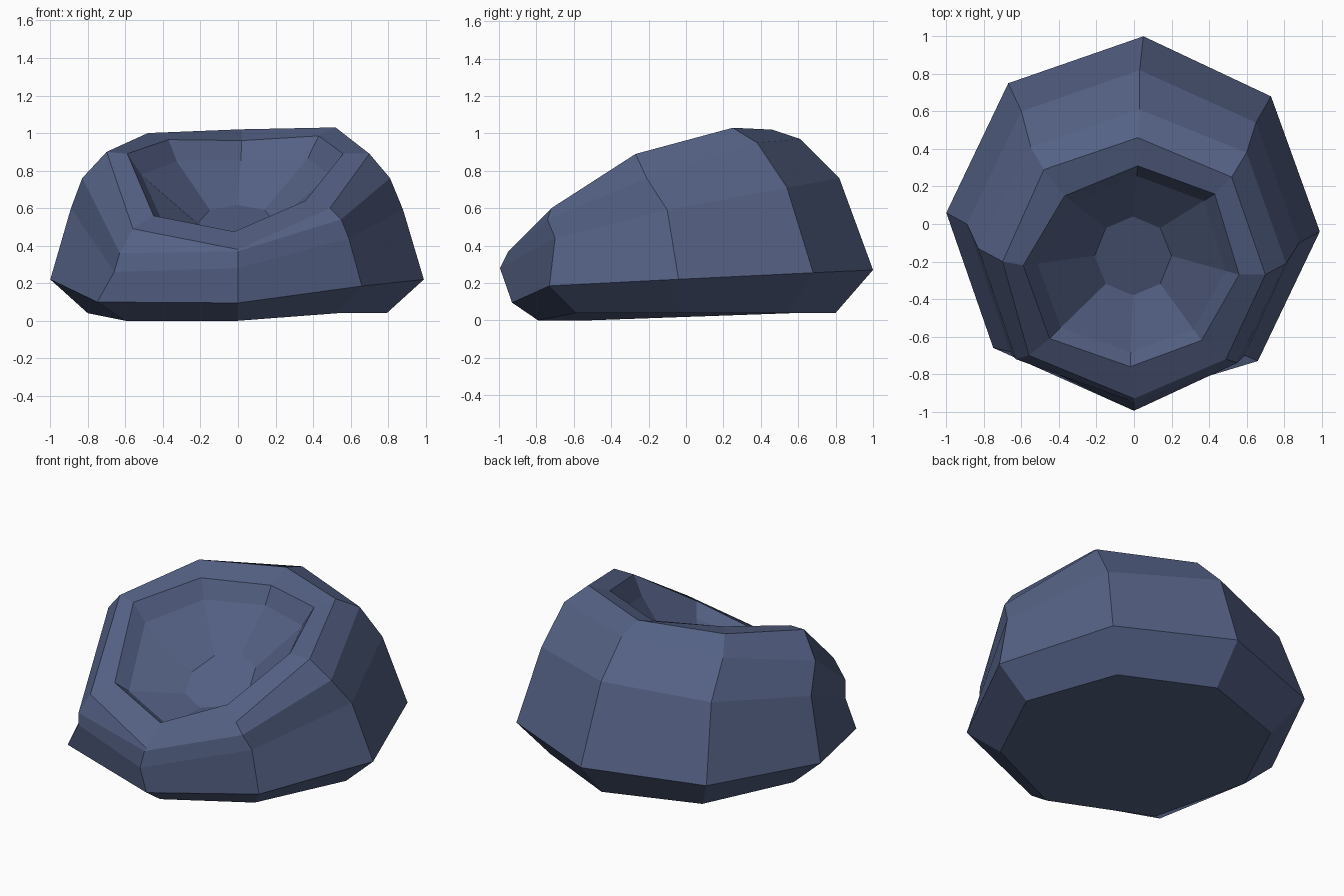
import bpy, bmesh, math
from mathutils import Vector

if "Cube" in bpy.data.objects:
    bpy.data.objects.remove(bpy.data.objects["Cube"])

# Each ring has eight points, clockwise from the back as seen from above
belly = [(.05, 1, .27), (.73, .68, .255), (.99, -.04, .22), (.66, -.73, .185),
         (0, -.93, .095), (-.75, -.66, .1), (-1, .06, .22), (-.67, .75, .25)]
side = [(.03, .82, .76), (.65, .54, .71), (.88, -.1, .59), (.59, -.70, .44),
        (0, -.995, .28), (-.66, -.68, .26), (-.89, 0, .6), (-.60, .60, .71)]
shoulder = [(.03, .61, .97), (.60, .38, .95), (.81, -.21, .76), (.55, -.74, .54),
            (0, -.95, .37), (-.63, -.72, .36), (-.83, -.13, .76), (-.55, .41, .91)]
rim = [(.02, .46, 1.02), (.52, .25, 1.03), (.70, -.27, .89), (.49, -.72, .60),
       (0, -.93, .38), (-.56, -.70, .49), (-.70, -.20, .90), (-.48, .29, 1.0)]
lip = [(.02, .31, .96), (.43, .16, .985), (.56, -.27, .89), (.36, -.62, .64),
       (-.02, -.76, .475), (-.45, -.61, .56), (-.59, -.22, .89), (-.37, .15, .965)]

# Base ring tucked in under the belly
base = [(x * .8, y * (.85 if i == 4 else .8), 0 if i in (4, 5) else .04)
        for i, (x, y, z) in enumerate(belly)]
# Tilted hollow floor
floor = []
for i in range(8):
    a = math.radians(90 - 45 * i)
    y = -.17 + .21 * math.sin(a)
    floor.append((-.005 + .205 * math.cos(a), y, .6 + .45 * y))
# Steeper upper part of the hollow wall
wall = [Vector(p).lerp(Vector(q), .2) - Vector((0, 0, .04)) for p, q in zip(lip, floor)]

# Rock: skin the rings together and close both ends
bm = bmesh.new()
rings = [[bm.verts.new(p) for p in r]
         for r in (base, belly, side, shoulder, rim, lip, wall, floor)]
for lo, hi in zip(rings, rings[1:]):
    for i in range(8):
        j = (i + 1) % 8
        bm.faces.new((lo[j], lo[i], hi[i], hi[j]))
bm.faces.new(rings[0])
bm.faces.new(rings[-1][::-1])
bmesh.ops.recalc_face_normals(bm, faces=bm.faces)
mesh = bpy.data.meshes.new("hollow_rock")
bm.to_mesh(mesh)
bm.free()

mat = bpy.data.materials.new("slate blue")
mat.diffuse_color = (.09, .12, .235, 1)
mat.use_nodes = True
mat.node_tree.nodes["Principled BSDF"].inputs["Base Color"].default_value = mat.diffuse_color
mesh.materials.append(mat)
bpy.context.collection.objects.link(bpy.data.objects.new("hollow_rock", mesh))
